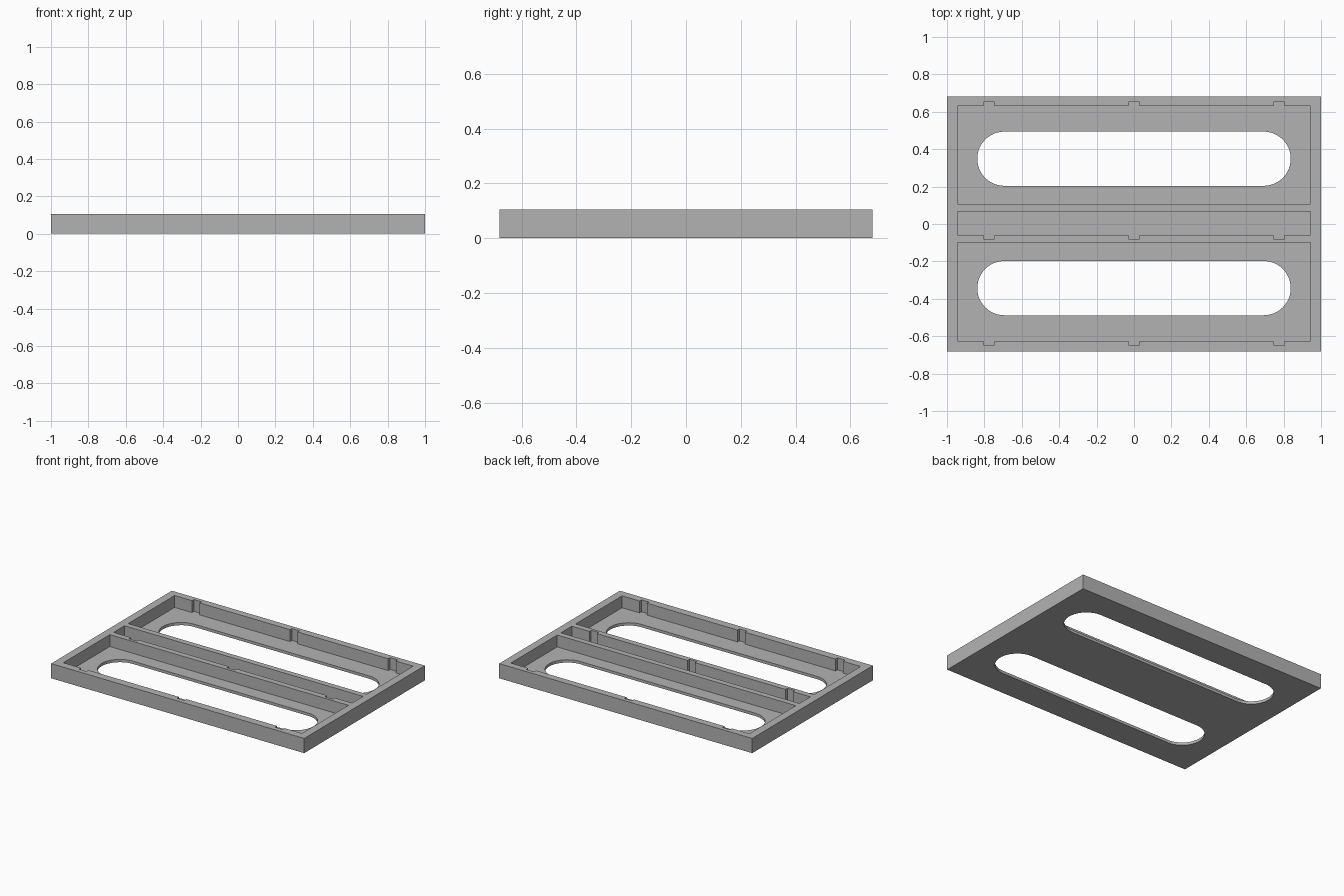
import bpy
import bmesh
from math import cos, sin, pi

cube = bpy.data.objects.get("Cube")
if cube:
    bpy.data.objects.remove(cube, do_unlink=True)

HEIGHT, FLOOR, HALF_Y = 0.105, 0.02, 0.681
POCKET_X, NOTCH_HALF, NOTCH_DEPTH = 0.943, 0.03, 0.022

grey = bpy.data.materials.new("plain grey")
grey.use_nodes = True
colour = (0.45, 0.45, 0.45, 1)
grey.diffuse_color = colour
grey.node_tree.nodes["Principled BSDF"].inputs["Base Color"].default_value = colour


def prism(name, outline, z0, z1):
    """Extrude a closed outline between two heights."""
    bm = bmesh.new()
    base = bm.faces.new([bm.verts.new((x, y, z0)) for x, y in outline])
    top = bmesh.ops.extrude_face_region(bm, geom=[base])["geom"]
    verts = [v for v in top if isinstance(v, bmesh.types.BMVert)]
    bmesh.ops.translate(bm, verts=verts, vec=(0, 0, z1 - z0))
    bmesh.ops.recalc_face_normals(bm, faces=bm.faces)
    mesh = bpy.data.meshes.new(name)
    bm.to_mesh(mesh)
    bm.free()
    mesh.materials.append(grey)
    obj = bpy.data.objects.new(name, mesh)
    bpy.context.collection.objects.link(obj)
    return obj


def pocket_outline(plain_y, notched_y):
    """Rectangle with three clip notches along one long side."""
    out = notched_y + (NOTCH_DEPTH if notched_y > plain_y else -NOTCH_DEPTH)
    points = [(POCKET_X, plain_y), (-POCKET_X, plain_y), (-POCKET_X, notched_y)]
    for cx in (-0.775, 0, 0.775):
        a, b = cx - NOTCH_HALF, cx + NOTCH_HALF
        points += [(a, notched_y), (a, out), (b, out), (b, notched_y)]
    return points + [(POCKET_X, notched_y)]


def slot_outline(cy, half_length=0.838, radius=0.145, steps=24):
    """Long slot with semicircular ends."""
    points = []
    for side, start in ((1, -pi / 2), (-1, pi / 2)):
        for i in range(steps + 1):
            a = start + pi * i / steps
            points.append((side * (half_length - radius) + radius * cos(a),
                           cy + radius * sin(a)))
    return points


# Solid tray block
tray = prism("tray", [(-1, -HALF_Y), (1, -HALF_Y), (1, HALF_Y), (-1, HALF_Y)], 0, HEIGHT)

# Three notched pockets, and slots through the floors of the outer two
cutters = [prism("pocket_cutter", pocket_outline(*ys), FLOOR, HEIGHT + 0.1)
           for ys in ((0.107, 0.631), (0.066, -0.058), (-0.1, -0.625))]
cutters += [prism("slot_cutter", slot_outline(cy), -0.1, FLOOR + 0.03)
            for cy in (0.349, -0.343)]

for cutter in cutters:
    mod = tray.modifiers.new("cut", "BOOLEAN")
    mod.operation = "DIFFERENCE"
    mod.solver = "EXACT"
    mod.object = cutter

# Bake the cuts and discard the cutters
graph = bpy.context.evaluated_depsgraph_get()
baked = bpy.data.meshes.new_from_object(tray.evaluated_get(graph))
tray.modifiers.clear()
tray.data = baked
for cutter in cutters:
    bpy.data.objects.remove(cutter, do_unlink=True)

# Smooth slot ends, crisp edges everywhere else
bpy.context.view_layer.objects.active = tray
tray.select_set(True)
bpy.ops.object.shade_smooth_by_angle(angle=pi / 6)
